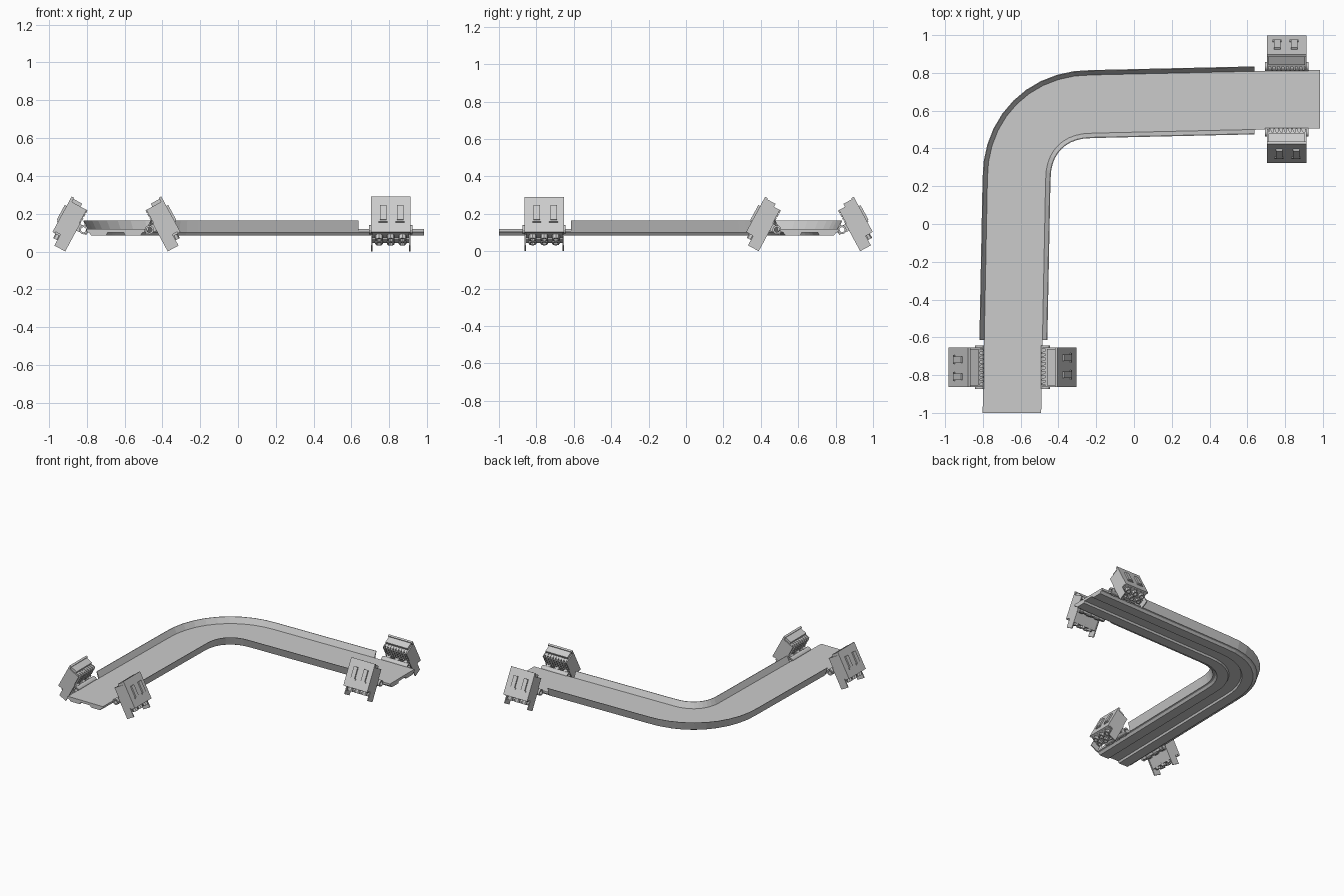
import bpy, bmesh, math
from mathutils import Matrix, Vector

if "Cube" in bpy.data.objects:
    bpy.data.objects.remove(bpy.data.objects["Cube"])


def finish(name, bm):
    bmesh.ops.recalc_face_normals(bm, faces=bm.faces)
    me = bpy.data.meshes.new(name)
    bm.to_mesh(me)
    bm.free()
    return me


def place(name, me, matrix=Matrix()):
    ob = bpy.data.objects.new(name, me)
    bpy.context.collection.objects.link(ob)
    ob.matrix_world = matrix
    return ob


# Path: straight leg, rounded corner, straight leg
def make_path(start_y, end_x, n=10, p=2.15, r=0.4):
    x0 = -0.622 - (0.22 - start_y) * 0.02
    pts = [Vector((x0, start_y))]
    for i in range(n + 1):
        t = math.pi / 2 * i / n
        c, s = abs(math.cos(t)) ** (2 / p), abs(math.sin(t)) ** (2 / p)
        pts.append(Vector((-0.222 - r * c, 0.235 + r * s)))
    pts.append(Vector((end_x, 0.637 + (end_x + 0.235) * 0.02)))
    return pts


# Sweep a closed (offset, z) profile along the path; positive offset is the outer side
def sweep(name, profile, path):
    bm = bmesh.new()
    rings = []
    last = len(path) - 1
    for i, p in enumerate(path):
        a = (p - path[max(i - 1, 0)]).normalized() if i else None
        b = (path[min(i + 1, last)] - p).normalized() if i < last else None
        if a is None:
            a = b = Vector((0, 1))
        elif b is None:
            a = b = Vector((1, 0))
        t = (a + b).normalized()
        side = Vector((-t.y, t.x)) / max(t.dot(a), 0.7)
        rings.append([bm.verts.new((p.x + side.x * s, p.y + side.y * s, z)) for s, z in profile])
    k = len(profile)
    for r0, r1 in zip(rings, rings[1:]):
        for j in range(k):
            bm.faces.new((r0[j], r0[(j + 1) % k], r1[(j + 1) % k], r1[j]))
    bm.faces.new(rings[0])
    bm.faces.new(rings[-1])
    return place(name, finish(name, bm))


# Deck with a grooved underside
half = [(0.155, 0.12), (0.155, 0.104), (0.142, 0.1), (0.13, 0.085), (0.05, 0.085), (0.043, 0.1)]
deck = half + [(-s, z) for s, z in reversed(half)]
sweep("track_deck", deck, make_path(-1.0, 0.985))

# Flared side walls
wall = [(0.153, 0.118), (0.176, 0.165), (0.18, 0.165), (0.16, 0.1), (0.153, 0.1)]
wall_path = make_path(-0.614, 0.637)
sweep("outer_wall", wall, wall_path)
sweep("inner_wall", [(-s, z) for s, z in wall], wall_path)


# Helpers in clamp space: (along, outward normal, up the slab)
def box(bm, a0, a1, n0, n1, u0, u1):
    m = Matrix.Translation(((a0 + a1) / 2, (n0 + n1) / 2, (u0 + u1) / 2))
    m = m @ Matrix.Diagonal((a1 - a0, n1 - n0, u1 - u0, 1))
    bmesh.ops.create_cube(bm, size=1, matrix=m)


def tube(bm, r, inner, length, matrix, sides):
    rows = []
    for rad, z in ((r, -1), (r, 1), (inner, 1), (inner, -1)):
        rows.append([bm.verts.new(matrix @ Vector((rad * math.cos(2 * math.pi * i / sides),
                    rad * math.sin(2 * math.pi * i / sides), z * length / 2))) for i in range(sides)])
    for k in range(4):
        q, w = rows[k], rows[(k + 1) % 4]
        for i in range(sides):
            j = (i + 1) % sides
            bm.faces.new((q[i], q[j], w[j], w[i]))


parts = {}

# Main housing with side cheeks
bm = bmesh.new()
box(bm, -0.097, 0.097, 0.072, 0.126, -0.09, 0.118)
box(bm, -0.097, 0.097, 0.036, 0.074, -0.1, 0.012)
for s in (-1, 1):
    a, b = sorted((s * 0.097, s * 0.105))
    box(bm, a, b, 0.031, 0.096, -0.147, 0.02)
    box(bm, a, b, 0.036, 0.13, -0.08, 0.1)
parts["clamp_housing"] = finish("clamp_housing", bm)

# Outer armour plate with two raised pads
bm = bmesh.new()
box(bm, -0.105, 0.105, 0.124, 0.139, -0.088, 0.125)
for s in (-0.05, 0.04):
    box(bm, s - 0.017, s + 0.017, 0.137, 0.15, -0.02, 0.068)
    box(bm, s - 0.024, s + 0.024, 0.137, 0.145, -0.03, -0.018)
parts["clamp_plate"] = finish("clamp_plate", bm)

# Rows of wedge teeth on the inner face
bm = bmesh.new()
for row in range(4):
    u = 0.018 + row * 0.022
    box(bm, -0.097, 0.097, 0.052, 0.074, u, u + 0.013)
    for i in range(8):
        a = -0.092 + i * 0.0235
        tri = ((a, 0.072), (a + 0.021, 0.072), (a + 0.021, 0.03), (a + 0.013, 0.03))
        lo = [bm.verts.new((x, n, u - 0.002)) for x, n in tri]
        hi = [bm.verts.new((x, n, u + 0.015)) for x, n in tri]
        bm.faces.new(lo)
        bm.faces.new(hi)
        for j in range(4):
            k = (j + 1) % 4
            bm.faces.new((lo[j], lo[k], hi[k], hi[j]))
parts["clamp_teeth"] = finish("clamp_teeth", bm)

# Octagonal ports on the lower end
bm = bmesh.new()
for a in (-0.062, 0, 0.062):
    for n in (0.056, 0.1):
        tube(bm, 0.021, 0.013, 0.03, Matrix.Translation((a, n, -0.1)), 8)
parts["clamp_ports"] = finish("clamp_ports", bm)

# Hinge tube and knuckles
bm = bmesh.new()
tube(bm, 0.024, 0.014, 0.23, Matrix.Rotation(math.pi / 2, 4, 'Y'), 12)
for a in (-0.075, 0, 0.075):
    box(bm, a - 0.016, a + 0.016, 0.015, 0.045, -0.022, 0.018)
    box(bm, a - 0.016, a + 0.016, -0.026, -0.012, -0.018, 0.012)
parts["clamp_hinge"] = finish("clamp_hinge", bm)

# Four clamps, leaning inward on both sides of each end
tilt = math.radians(28.4)
up = Vector((0, 0, 1))
ends = {"front": (Vector((-0.643, -0.758, 0.115)), Vector((1, 0, 0))),
        "right": (Vector((0.808, 0.66, 0.115)), Vector((0, 1, 0)))}
for end, (mid, axis) in ends.items():
    for side, sign in (("a", -1), ("b", 1)):
        o = axis * sign
        n = o * math.cos(tilt) + up * math.sin(tilt)
        u = up * math.cos(tilt) - o * math.sin(tilt)
        m = Matrix((n.cross(u), n, u)).transposed().to_4x4()
        m.translation = mid + o * 0.174
        for name, me in parts.items():
            place(f"{end}_{side}_{name}", me, m)
